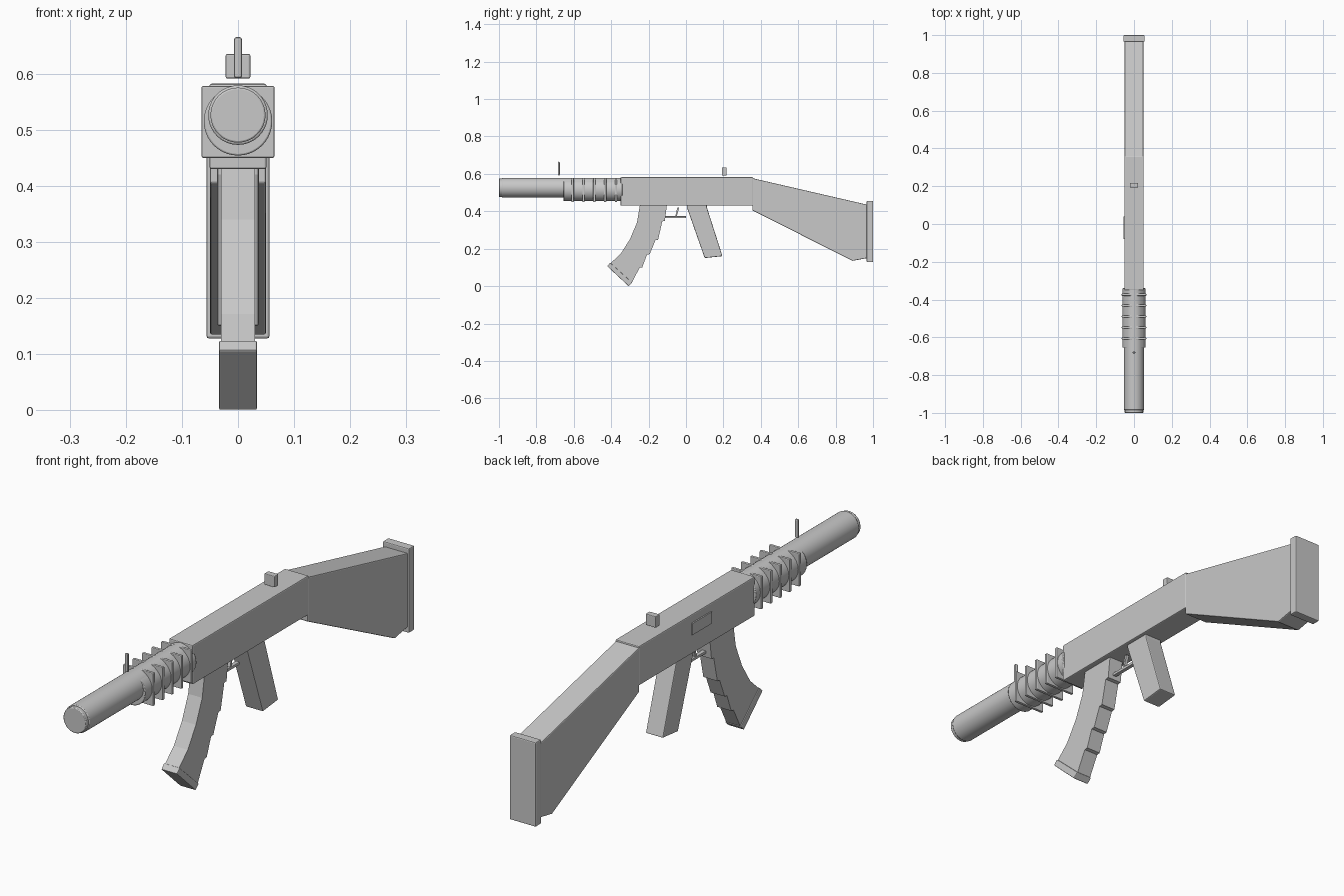
import bpy, bmesh
from math import radians
from mathutils import Vector

cube = bpy.data.objects.get("Cube")
if cube:
    bpy.data.objects.remove(cube, do_unlink=True)

grey = bpy.data.materials.new("plain_grey")
grey.use_nodes = True
colour = (0.58, 0.58, 0.58, 1)
grey.diffuse_color = colour
grey.node_tree.nodes["Principled BSDF"].inputs["Base Color"].default_value = colour


def finish(obj, name, bevel):
    obj.name = name
    obj.data.materials.append(grey)
    if bevel:
        mod = obj.modifiers.new("Bevel", 'BEVEL')
        mod.width = bevel
        mod.segments = 2
        mod.limit_method = 'ANGLE'
        mod.angle_limit = radians(40)
    return obj


def prism(name, outline, half_width, bevel=0.004, x=0):
    """Side outline of (y, z) points, given thickness along x."""
    bm = bmesh.new()
    face = bm.faces.new([bm.verts.new((x - half_width, y, z)) for y, z in outline])
    result = bmesh.ops.extrude_face_region(bm, geom=[face])
    moved = [v for v in result["geom"] if isinstance(v, bmesh.types.BMVert)]
    bmesh.ops.translate(bm, verts=moved, vec=Vector((2 * half_width, 0, 0)))
    bmesh.ops.recalc_face_normals(bm, faces=bm.faces)
    mesh = bpy.data.meshes.new(name)
    bm.to_mesh(mesh)
    bm.free()
    obj = bpy.data.objects.new(name, mesh)
    bpy.context.collection.objects.link(obj)
    return finish(obj, name, bevel)


def box(name, y0, y1, z0, z1, half_width, bevel=0.004, x=0):
    return prism(name, [(y0, z0), (y1, z0), (y1, z1), (y0, z1)], half_width, bevel, x)


def tube(name, y0, y1, z, radius, bevel=0.003):
    bpy.ops.mesh.primitive_cylinder_add(
        vertices=40, radius=radius, depth=y1 - y0,
        location=(0, (y0 + y1) / 2, z), rotation=(radians(90), 0, 0))
    obj = finish(bpy.context.object, name, bevel)
    bpy.ops.object.shade_smooth_by_angle(angle=radians(35))
    return obj


# Barrel and ribbed handguard
tube("barrel", -0.985, -0.34, 0.526, 0.053)
tube("muzzle_ring", -1.0, -0.97, 0.526, 0.049)
tube("handguard", -0.655, -0.34, 0.515, 0.061)
for i in range(5):
    y = -0.606 + i * 0.058
    box(f"handguard_fin_{i + 1}", y - 0.006, y + 0.006, 0.45, 0.578, 0.065, 0.003)

# Receiver with raised side plate
box("receiver", -0.35, 0.36, 0.43, 0.582, 0.051)
box("side_plate", -0.08, 0.04, 0.505, 0.55, 0.004, 0, x=-0.052)

# Stock and butt plate
prism("stock", [(0.355, 0.577), (0.97, 0.435), (0.97, 0.15), (0.89, 0.135),
                (0.355, 0.405)], 0.05)
box("butt_plate", 0.966, 1.0, 0.128, 0.455, 0.056)

# Rear grip
prism("grip", [(0.005, 0.435), (0.005, 0.42), (0.1, 0.15), (0.195, 0.16),
               (0.112, 0.42), (0.112, 0.435)], 0.037)

# Curved magazine, stepped along the rear edge
front = [(-0.246, 0.435), (-0.262, 0.34), (-0.3, 0.25), (-0.35, 0.172), (-0.406, 0.12)]
steps = [(-0.117, 0.348), (-0.153, 0.248), (-0.198, 0.171), (-0.238, 0.1)]
rear = [(-0.102, 0.435)]
for y, z in steps:
    rear += [(y + 0.004, z), (y - 0.01, z - 0.002)]
rear.append((-0.289, 0.02))
prism("magazine", front + rear[::-1], 0.03, 0)
prism("magazine_cap", [(-0.405, 0.125), (-0.422, 0.107), (-0.307, 0.0),
                       (-0.287, 0.018)], 0.034, 0.003)

# Trigger and guard bar
box("trigger_guard", -0.115, 0.0, 0.363, 0.374, 0.008, 0.002)
prism("trigger", [(-0.058, 0.37), (-0.05, 0.37), (-0.036, 0.42), (-0.046, 0.42)],
      0.006, 0)

# Sights
box("front_sight", -0.685, -0.675, 0.592, 0.665, 0.007, 0.004)
box("rear_sight", 0.192, 0.217, 0.591, 0.635, 0.022, 0.003)
